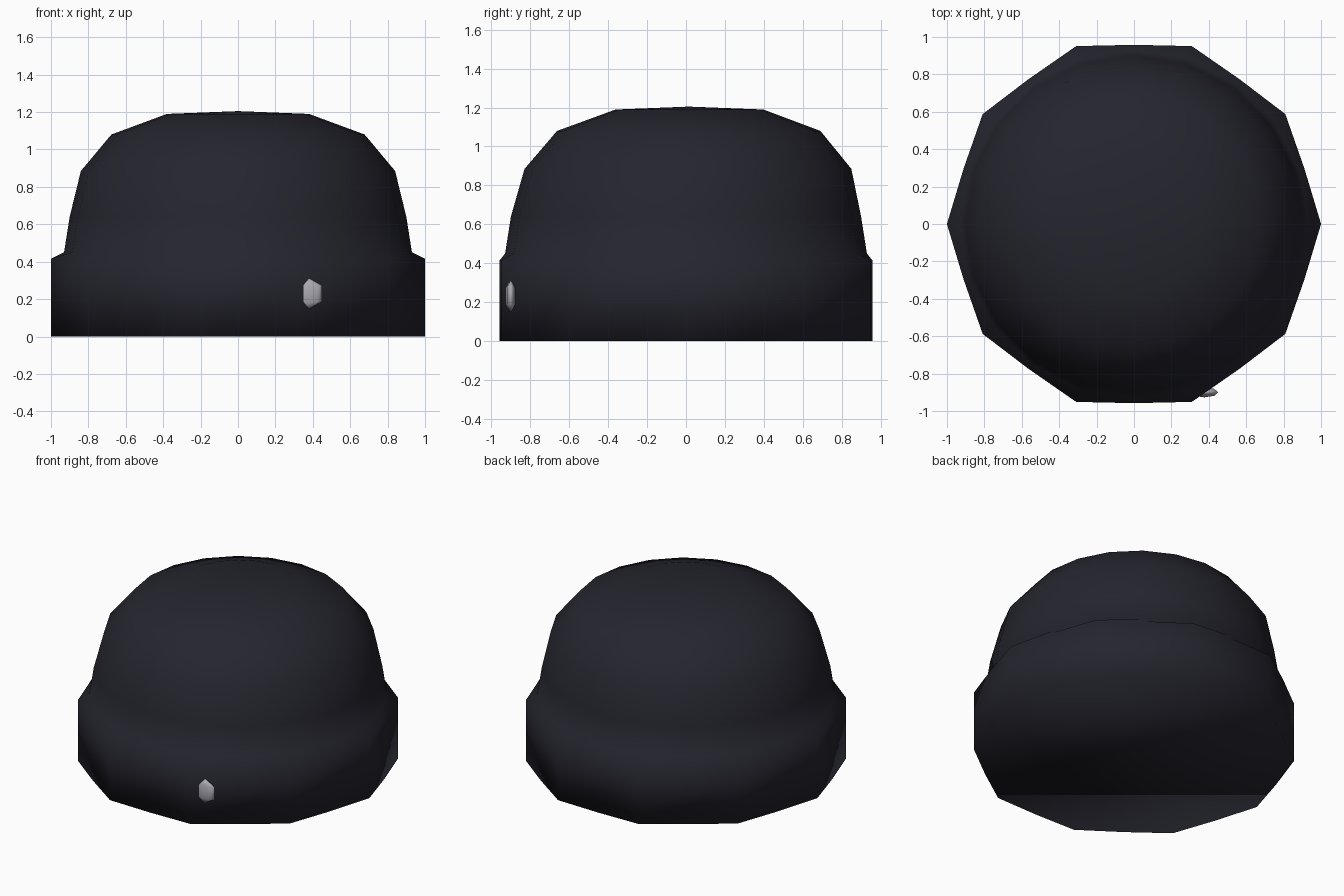
import bpy, bmesh, math

cube = bpy.data.objects.get("Cube")
if cube:
    bpy.data.objects.remove(cube, do_unlink=True)

SIDES = 20


def material(name, colour):
    mat = bpy.data.materials.new(name)
    mat.use_nodes = True
    mat.diffuse_color = (*colour, 1)
    mat.node_tree.nodes["Principled BSDF"].inputs["Base Color"].default_value = (*colour, 1)
    return mat


def add_object(name, bm, mat):
    bmesh.ops.recalc_face_normals(bm, faces=bm.faces)
    for face in bm.faces:
        face.smooth = True
    mesh = bpy.data.meshes.new(name)
    bm.to_mesh(mesh)
    bm.free()
    mesh.materials.append(mat)
    obj = bpy.data.objects.new(name, mesh)
    bpy.context.collection.objects.link(obj)
    return obj


def ring(bm, radius, z, y_shift=0, flat=1.0):
    """Ring of vertices; every second one is pulled in by the factor flat."""
    verts = []
    for i in range(SIDES):
        a = math.tau * i / SIDES
        r = radius * (flat if i % 2 else 1)
        verts.append(bm.verts.new((r * math.cos(a), r * math.sin(a) + y_shift, z)))
    return verts


charcoal = material("charcoal knit", (0.018, 0.018, 0.027))
silver = material("silver grey", (0.40, 0.40, 0.44))

# Knitted cap: ten-cornered turned-up brim running into a rounded crown
bm = bmesh.new()
rings = [ring(bm, 1.0, 0.0, flat=0.958), ring(bm, 1.0, 0.415, flat=0.958)]
crown = [(0.93, 0.45, 0), (0.90, 0.64, 0), (0.84, 0.885, 0.01),
         (0.677, 1.08, 0.014), (0.38, 1.19, 0.018)]
rings += [ring(bm, r, z, y) for r, z, y in crown]
for low, high in zip(rings, rings[1:]):
    for i in range(SIDES):
        j = (i + 1) % SIDES
        bm.faces.new((low[i], low[j], high[j], high[i]))

# Crown top and closed underside
top = bm.verts.new((0, 0.015, 1.205))
for i in range(SIDES):
    bm.faces.new((rings[-1][i], rings[-1][(i + 1) % SIDES], top))
bm.faces.new(rings[0][::-1])
add_object("knitted_cap", bm, charcoal)

# Small faceted stud set into the front of the brim
bm = bmesh.new()
bmesh.ops.create_uvsphere(bm, u_segments=8, v_segments=3, radius=1)
stud = add_object("brim_stud", bm, silver)
stud.scale = (0.087, 0.031, 0.085)
stud.location = (0.375, -0.90, 0.23)
